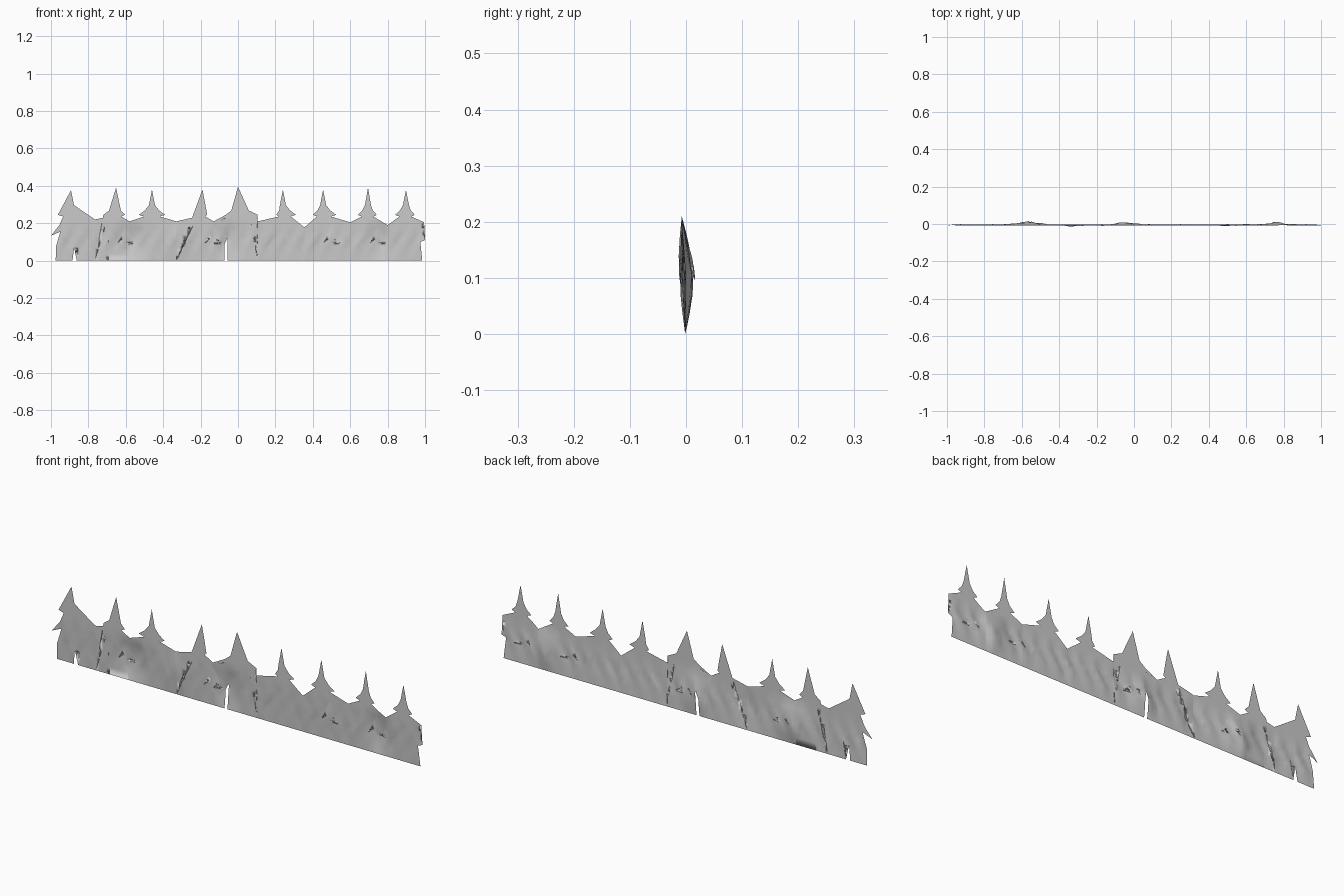
import bpy, bmesh, math

if "Cube" in bpy.data.objects:
    bpy.data.objects.remove(bpy.data.objects["Cube"])

# Conifers: (tip x, tip height, left branch reach, right branch reach)
TREES = [(-.893, .377, .07, .07), (-.652, .39, .068, .047), (-.46, .38, .07, .07),
         (-.19, .38, .045, .025), (0, .395, .065, .105), (.24, .38, .035, .07),
         (.455, .38, .055, .07), (.695, .39, .055, .047), (.898, .377, .058, .047)]
# Low points between neighbouring trees, and the ragged branches at both ends
VALLEYS = [(-.765, .22), (-.58, .21), (-.33, .21), (-.13, .21), (.105, .21),
           (.355, .178), (.6, .205), (.8, .19)]
LEFT_END = [(-.975, 0), (-.972, .08), (-.95, .155), (-1, .133), (-.955, .19)]
RIGHT_END = [(.995, .205), (.955, .185), (1, .11), (.975, .1), (.985, 0)]
# Openings between trunks: tree index -> (left x, width, lean, height)
GAPS = {0: (-.885, .023, .03, .1), 1: (-.705, .012, 0, .125), 4: (-.072, .016, 0, .125)}
# Foliage clumps bulging out of the sheet: (x, depth, width)
CLUMPS = [(-.57, .016, .07), (-.33, -.006, .06), (-.05, .012, .06), (.76, .014, .05)]


def depth(x, z):
    """Folded surface: foot near y=0, bulging low, flat and thin at the tips."""
    w = math.sin(math.pi * min(z / .21, 1))
    y = -.0015 - .006 * min(z / .2, 1)
    y += w * sum(d * math.exp(-((x - c) / s) ** 2) for c, d, s in CLUMPS)
    return y + w * .0025 * math.sin(75 * x + 2 * math.sin(30 * z))


def sheet(name, outline, offset=0.0, step=.025):
    """Fill an outline, slice it into facets and push it into relief."""
    bm = bmesh.new()
    bm.faces.new([bm.verts.new((x, 0, z)) for x, z in outline])
    bmesh.ops.triangulate(bm, faces=bm.faces[:])
    lo, hi = min(p[0] for p in outline), max(p[0] for p in outline)
    cuts = [((i * step, 0, 0), (1, 0, 0)) for i in range(math.ceil(lo / step), int(hi // step) + 1)]
    cuts += [((0, 0, k * .035), (0, 0, 1)) for k in range(1, 8)]
    for co, no in cuts:
        bmesh.ops.bisect_plane(bm, geom=bm.verts[:] + bm.edges[:] + bm.faces[:],
                               dist=1e-5, plane_co=co, plane_no=no)
    bmesh.ops.triangulate(bm, faces=bm.faces[:])
    for v in bm.verts:
        x, _, z = v.co
        v.co.y = depth(x, z) + offset * math.sin(math.pi * min(z / .18, 1))
    bmesh.ops.recalc_face_normals(bm, faces=bm.faces[:])
    if sum(f.normal.y * f.calc_area() for f in bm.faces) > 0:
        bmesh.ops.reverse_faces(bm, faces=bm.faces[:])
    me = bpy.data.meshes.new(name)
    bm.to_mesh(me)
    bm.free()
    me.shade_smooth()
    bpy.context.collection.objects.link(bpy.data.objects.new(name, me))


def flank(x, side, reach):
    """One side of a crown, from just below the tip to under its lowest branch."""
    return [(x + side * .016, .297), (x + side * max(.02, reach * .55), .268),
            (x + side * reach, .245), (x + side * reach * .6, .236)]


# Conifers standing shoulder to shoulder, open between some trunks
for i, (x, tip, left, right) in enumerate(TREES):
    start = LEFT_END if i == 0 else [(VALLEYS[i - 1][0], 0), VALLEYS[i - 1]]
    end = RIGHT_END if i == len(TREES) - 1 else [VALLEYS[i], (VALLEYS[i][0], 0)]
    outline = start + flank(x, -1, left)[::-1] + [(x, tip)] + flank(x, 1, right) + end
    if i in GAPS:
        a, width, lean, h = GAPS[i]
        b = a + width
        outline += [(b, 0), (b + lean * .3, h * .7), (b + lean * .6, h),
                    (a + lean * .3, h * .7), (a, 0)]
    sheet(f"conifer_{i + 1}", outline)

# Drooping lower boughs layered over the thicket, alternating front and back
for i, cx in enumerate([-.6, -.52, -.13, .01, .5, .63, .75, .88]):
    fringe = [(cx + .05 - k * .0125, .09 + .03 * (k % 2)) for k in range(9)]
    sheet(f"lower_bough_{i + 1}", [(cx, .19)] + fringe, .002 if i % 2 else -.004)
